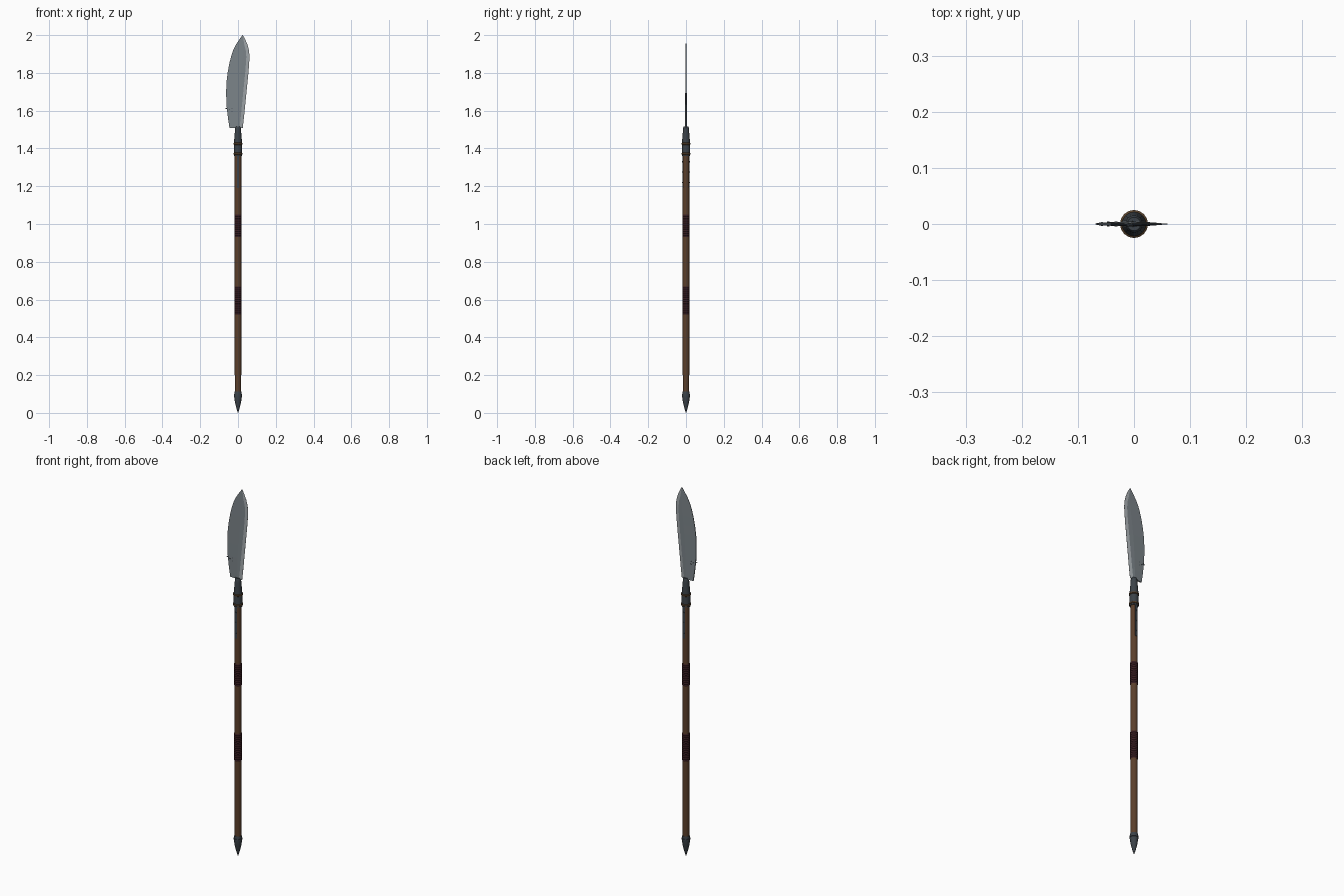
import bpy, bmesh, math
from mathutils import Matrix

if "Cube" in bpy.data.objects:
    bpy.data.objects.remove(bpy.data.objects["Cube"])


def mat(name, r, g, b):
    m = bpy.data.materials.new(name)
    m.diffuse_color = (r, g, b, 1)
    m.use_nodes = True
    m.node_tree.nodes["Principled BSDF"].inputs["Base Color"].default_value = m.diffuse_color
    return m


STEEL = mat("blade steel", 0.20, 0.23, 0.25)
EDGE = mat("honed edge", 0.36, 0.39, 0.41)
IRON = mat("dark iron", 0.045, 0.055, 0.065)
WOOD = mat("brown wood", 0.105, 0.050, 0.024)
LEATHER = mat("maroon leather", 0.042, 0.013, 0.016)
BRONZE = mat("dark bronze", 0.10, 0.055, 0.025)


def finish(bm, name, mats, smooth=None):
    bmesh.ops.remove_doubles(bm, verts=bm.verts, dist=1e-6)
    bmesh.ops.recalc_face_normals(bm, faces=bm.faces)
    me = bpy.data.meshes.new(name)
    bm.to_mesh(me)
    bm.free()
    for m in mats:
        me.materials.append(m)
    ob = bpy.data.objects.new(name, me)
    bpy.context.collection.objects.link(ob)
    if smooth:
        bpy.ops.object.select_all(action='DESELECT')
        ob.select_set(True)
        bpy.context.view_layer.objects.active = ob
        bpy.ops.object.shade_smooth_by_angle(angle=math.radians(smooth))
    return ob


def lathe(name, profile, material, n=16):
    """Turn (radius, z) points around the z axis, with closed ends."""
    bm = bmesh.new()
    rings = [[bm.verts.new((r * math.cos(2 * math.pi * i / n),
                            r * math.sin(2 * math.pi * i / n), z)) for i in range(n)]
             for r, z in profile]
    for a, b in zip(rings, rings[1:]):
        for i in range(n):
            j = (i + 1) % n
            bm.faces.new((a[i], a[j], b[j], b[i]))
    bm.faces.new(rings[0])
    bm.faces.new(rings[-1])
    return finish(bm, name, [material], 35)


def box(name, centre, size, material):
    bm = bmesh.new()
    bmesh.ops.create_cube(bm, size=1, matrix=Matrix.Translation(centre) @ Matrix.Diagonal((*size, 1)))
    return finish(bm, name, [material])


def stud(name, x, z, y0, y1, r, material):
    """Short pin lying along y."""
    bm = bmesh.new()
    bmesh.ops.create_cone(bm, cap_ends=True, segments=10, radius1=r, radius2=r, depth=y1 - y0,
                          matrix=Matrix.Translation((x, (y0 + y1) / 2, z)) @ Matrix.Rotation(math.pi / 2, 4, 'X'))
    return finish(bm, name, [material])


# Wooden pole
lathe("pole", [(0.0165, 0.08), (0.0175, 0.25), (0.0175, 1.38)], WOOD)

# Leather grips with wound ridges
for name, z0, z1 in (("lower_grip", 0.52, 0.67), ("upper_grip", 0.93, 1.05)):
    turns = round((z1 - z0) / 0.01)
    prof = []
    for k in range(turns):
        z = z0 + (z1 - z0) * k / turns
        prof += [(0.0178, z), (0.0195, z + 0.003), (0.0195, z + 0.007)]
    lathe(name, prof + [(0.0178, z1)], LEATHER)

# Butt spike and collar
lathe("butt_spike", [(0.0005, 0), (0.008, 0.022), (0.016, 0.055), (0.0205, 0.085),
                     (0.0205, 0.095), (0.0185, 0.112)], IRON)
lathe("butt_collar", [(0.0185, 0.088), (0.0222, 0.09), (0.0222, 0.097), (0.0185, 0.099)], IRON)

# Blade socket with bands
lathe("socket", [(0.0215, 1.36), (0.0215, 1.43), (0.0165, 1.49), (0.0155, 1.508), (0.012, 1.515)], IRON)
for k, z in enumerate((1.372, 1.425)):
    lathe(f"socket_band_{k + 1}", [(0.021, z - 0.006), (0.025, z - 0.003),
                                   (0.025, z + 0.003), (0.021, z + 0.006)], BRONZE)

# Langets and rivets on front and back of the pole
for side, s in (("front", -1), ("back", 1)):
    box(f"{side}_langet", (0, s * 0.0172, 1.28), (0.013, 0.005, 0.18), IRON)
    for k, z in enumerate((1.22, 1.275, 1.33)):
        y = sorted((s * 0.018, s * 0.0222))
        stud(f"{side}_rivet_{k + 1}", 0, z, y[0], y[1], 0.0035, IRON)

# Blade sections: z, spine x, cutting edge x, half thickness
SECTIONS = [(1.508, -0.045, 0.025, 0.0050), (1.56, -0.053, 0.031, 0.0048),
            (1.62, -0.060, 0.037, 0.0045), (1.69, -0.063, 0.044, 0.0040),
            (1.75, -0.061, 0.050, 0.0035), (1.80, -0.055, 0.055, 0.0030),
            (1.85, -0.046, 0.059, 0.0026), (1.885, -0.037, 0.061, 0.0022),
            (1.92, -0.026, 0.058, 0.0018), (1.95, -0.011, 0.050, 0.0014),
            (1.98, 0.009, 0.037, 0.0010), (2.0, 0.0235, 0.0255, 0.0004)]
bm = bmesh.new()
rings = []
for z, xs, xe, t in SECTIONS:
    w = xe - xs
    bevel = xe - min(0.017, 0.3 * w)
    ridge = xs + 0.62 * w
    half = [(xs, 0.55 * t), (min(ridge, bevel - 0.1 * w), t), (bevel, 0.8 * t), (xe, 0.0003)]
    loop = [(x, -y) for x, y in half] + [(x, y) for x, y in reversed(half)]
    rings.append([bm.verts.new((x, y, z)) for x, y in loop])
for a, b in zip(rings, rings[1:]):
    for i in range(8):
        j = (i + 1) % 8
        f = bm.faces.new((a[i], a[j], b[j], b[i]))
        f.material_index = 1 if 2 <= i <= 4 else 0   # honed bevel
bm.faces.new(rings[0])
bm.faces.new(rings[-1])
finish(bm, "blade", [STEEL, EDGE])

# Small barb and pins near the base of the spine
bm = bmesh.new()
bmesh.ops.create_cone(bm, cap_ends=True, segments=6, radius1=0.004, radius2=0.0008, depth=0.014,
                      matrix=Matrix.Translation((-0.062, 0, 1.612)) @ Matrix.Rotation(-math.pi / 2, 4, 'Y'))
finish(bm, "spine_barb", [IRON])
for k, (x, z) in enumerate(((-0.046, 1.606), (-0.032, 1.613), (-0.032, 1.597))):
    stud(f"blade_pin_{k + 1}", x, z, -0.0046, 0.0046, 0.0025, IRON)
